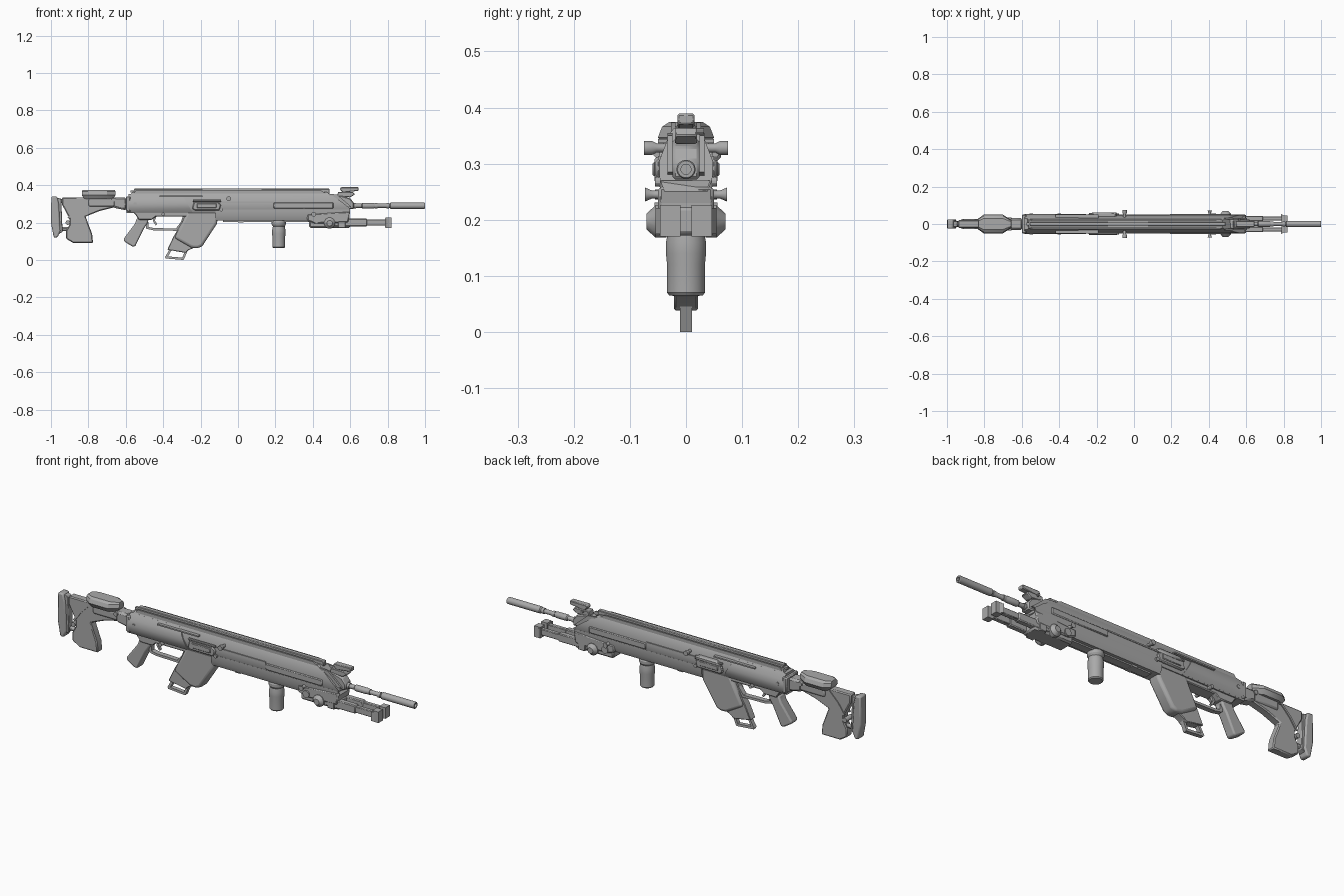
import bpy, bmesh, math
from mathutils import Vector

grey = bpy.data.materials.new("gunmetal grey")
grey.diffuse_color = (0.40, 0.40, 0.40, 1)


def finish(name, bm, bevel=0, mirror=False, seg=1):
    bmesh.ops.recalc_face_normals(bm, faces=bm.faces)
    me = bpy.data.meshes.new(name)
    bm.to_mesh(me)
    bm.free()
    me.materials.append(grey)
    ob = bpy.data.objects.new(name, me)
    bpy.context.collection.objects.link(ob)
    bpy.ops.object.select_all(action='DESELECT')
    ob.select_set(True)
    bpy.context.view_layer.objects.active = ob
    bpy.ops.object.shade_smooth_by_angle(angle=math.radians(30))
    if bevel:
        m = ob.modifiers.new("bevel", 'BEVEL')
        m.width, m.segments, m.limit_method = bevel, seg, 'ANGLE'
    if mirror:
        m = ob.modifiers.new("mirror", 'MIRROR')
        m.use_axis = (False, True, False)
    return ob


def loft(name, rings, **kw):
    """Skin a list of equal-length closed rings and cap both ends."""
    bm = bmesh.new()
    vs = [[bm.verts.new(p) for p in r] for r in rings]
    n = len(vs[0])
    for a, b in zip(vs, vs[1:]):
        for i in range(n):
            bm.faces.new((a[i], a[(i + 1) % n], b[(i + 1) % n], b[i]))
    bm.faces.new(vs[0])
    bm.faces.new(vs[-1])
    return finish(name, bm, **kw)


def side(name, pts, y0, y1, **kw):
    """Side outline in x, z extruded across y."""
    return loft(name, [[(x, y, z) for x, z in pts] for y in (y0, y1)], **kw)


def slab(name, pts, w, **kw):
    return side(name, pts, -w, w, **kw)


def box(name, x0, x1, y0, y1, z0, z1, **kw):
    return side(name, [(x0, z0), (x1, z0), (x1, z1), (x0, z1)], y0, y1, **kw)


def lathe(name, axis, centre, prof, n=20, **kw):
    """Profile of (distance along axis, radius)."""
    rings = []
    for t, r in prof:
        ring = []
        for i in range(n):
            a = 2 * math.pi * (i + 0.5) / n
            c, s = r * math.cos(a), r * math.sin(a)
            off = {'x': (t, c, s), 'y': (c, t, s), 'z': (c, s, t)}[axis]
            ring.append(Vector(centre) + Vector(off))
        rings.append(ring)
    return loft(name, rings, **kw)


def bars(name, path, h, w, y=0, **kw):
    """Flat strip following a path in x, z."""
    for (ax, az), (bx, bz) in zip(path, path[1:]):
        d = Vector((bx - ax, bz - az)).normalized() * h
        a, b = Vector((ax, az)) - d * .5, Vector((bx, bz)) + d * .5
        n = Vector((-d.y, d.x))
        side(name, [a + n, b + n, b - n, a - n], y - w, y + w, **kw)


def hull(name, half, x0, x1, **kw):
    """Symmetric y, z section extruded along x, ends given as functions of z."""
    sec = half + [(-y, z) for y, z in reversed(half)]
    return loft(name, [[(f(z), y, z) for y, z in sec] for f in (x0, x1)], **kw)


# --- receiver and handguard ---
nose = lambda z: 0.60 - max(0, z - 0.28) * 1.5
tail = lambda z: -0.595 + max(0, z - 0.33) * 1.0
hull("upper_body", [(.021, .364), (.029, .354), (.047, .307), (.047, .275), (.043, .262), (.038, .25)],
     tail, nose)
hull("handguard_lower", [(.046, .27), (.046, .235), (.036, .21)], lambda z: -.12, lambda z: .595)
hull("rear_receiver_shell", [(.03, .352), (.047, .325), (.053, .3), (.052, .275), (.04, .254)],
     lambda z: -.585, lambda z: -.24 - (z - .25) * .6)
slab("lower_receiver", [(-.57, .262), (-.55, .245), (-.53, .215), (-.46, .215), (-.44, .232),
                        (-.28, .232), (-.2, .21), (-.1, .215), (-.1, .262)], .032, bevel=.004)
box("top_rail", -.555, .49, -.012, .012, .355, .381, bevel=.003)
box("rail_base", -.575, .47, -.008, .008, .36, .372)
side("rail_shoulder", [(-.56, .355), (-.545, .373), (.44, .373), (.475, .355)], .019, .027, mirror=True)
side("rear_cap", [(-.6, .262), (-.575, .255), (-.575, .34), (-.6, .34)], -.05, .05, bevel=.005)
box("handguard_panel", .19, .51, .045, .054, .275, .308, mirror=True, bevel=.004)
box("side_strip", -.17, .19, .04, .0495, .306, .313, mirror=True)
box("side_groove_strip", -.42, -.19, .03, .05, .337, .344, mirror=True)
box("underside_rib", -.08, .38, -.02, .02, .203, .215)
box("underside_latch", 0, .03, -.025, .025, .2, .215)
side("nose_lower_block", [(.37, .245), (.37, .21), (.41, .195), (.59, .2), (.6, .26)], -.05, .05, bevel=.006)

# --- ejection ports with framed covers ---
side("port_frame", [(-.245, .275), (-.235, .312), (-.11, .312), (-.09, .295), (-.1, .265), (-.23, .265)],
     .04, .056, mirror=True, bevel=.004)
box("port_cover", -.22, -.115, .05, .06, .278, .303, mirror=True, bevel=.003)
side("case_deflector", [(-.24, .305), (-.21, .325), (-.1, .325), (-.085, .305)], .035, .062, bevel=.006)
lathe("port_hinge", 'x', (0, .052, .317), [(-.24, .006), (-.09, .006)], n=8, mirror=True)

# --- charging knobs and body pins ---
lathe("charging_knob", 'y', (-.05, 0, .328), [(.03, .008), (.052, .008), (.06, .0125), (.075, .0125)], mirror=True)
lathe("front_knob", 'y', (.405, 0, .245), [(.04, .012), (.052, .007), (.06, .007), (.073, .0125)], mirror=True)
for x, z in [(-.09, .268), (-.4, .245), (-.55, .3)]:
    lathe("body_pin", 'y', (x, 0, z), [(.03, .009), (.055, .009)], n=12, mirror=True)

# --- pistol grip, trigger and guard ---
slab("pistol_grip", [(-.54, .225), (-.475, .225), (-.485, .195), (-.505, .165), (-.55, .072),
                     (-.565, .072), (-.612, .102), (-.61, .115), (-.55, .195)], .026, bevel=.009, seg=2)
bars("trigger_guard", [(-.485, .2), (-.485, .172), (-.45, .165), (-.33, .162), (-.30, .20), (-.29, .23)], .006, .013)
bars("trigger", [(-.44, .235), (-.45, .21), (-.437, .19)], .005, .006)

# --- magazine well and magazine ---
slab("magazine_well", [(-.27, .262), (-.34, .118), (-.25, .066), (-.215, .062), (-.19, .075), (-.112, .195),
                       (-.105, .262)], .034, bevel=.014, seg=3)
slab("magazine", [(-.345, .125), (-.378, .055), (-.28, .038), (-.265, .052), (-.225, .07), (-.24, .2),
                  (-.3, .2)], .021, bevel=.003)
bars("magazine_pull", [(-.362, .052), (-.384, .014), (-.294, .0064), (-.278, .045)], .006, .0105)

# --- vertical foregrip ---
lathe("foregrip", 'z', (.218, 0, 0), [(.065, .03), (.07, .034), (.12, .034), (.14, .036), (.16, .036), (.18, .032),
                                      (.19, .038), (.203, .038), (.215, .03)], n=24)

# --- stock ---
slab("stock_body", [(-.94, .335), (-.65, .335), (-.65, .285), (-.74, .262), (-.815, .232), (-.78, .14), (-.775, .09),
                    (-.88, .09), (-.92, .115), (-.92, .155), (-.9, .19), (-.9, .22), (-.94, .295)], .021, bevel=.005)
side("stock_neck", [(-.67, .335), (-.595, .335), (-.595, .265), (-.67, .28)], -.031, .031, bevel=.01)
slab("stock_tube", [(-.8, .33), (-.62, .33), (-.62, .285), (-.8, .285)], .028, bevel=.01, seg=2)
loft("cheek_rest", [[(-.745 + sx * .09 * k, sy * .05 * m, z) for sx, sy in
                     [(-1, -.55), (-.65, -1), (.5, -1), (1, -.4), (1, .4), (.5, 1), (-.65, 1), (-1, .55)]]
                    for k, m, z in [(.85, .75, .325), (1, 1, .347), (1, .85, .366), (.97, .6, .374)]])
bars("stock_strut", [(-.905, .225), (-.87, .275), (-.82, .325), (-.69, .325), (-.66, .305)], .005, .003, y=.023, mirror=True)
lathe("stock_button", 'y', (-.665, 0, .322), [(.02, .011), (.036, .011)], n=12, mirror=True)
slab("butt_pad", [(-.998, .34), (-.968, .34), (-.958, .3), (-.95, .155), (-.965, .12), (-.985, .12), (-1, .2)],
     .025, bevel=.007, seg=2)
slab("butt_plate", [(-.975, .335), (-.945, .328), (-.938, .15), (-.965, .135)], .017, bevel=.003)
for z in (.315, .165):
    lathe("butt_rod", 'x', (0, 0, z), [(-.96, .011), (-.88, .011)], n=12)
lathe("butt_adjuster", 'y', (-.91, 0, .2), [(-.026, .012), (.026, .012)], n=12)

# --- barrel and muzzle ---
lathe("barrel", 'x', (0, 0, .29), [(.5, .016), (.61, .016), (.615, .011), (.66, .011), (.665, .0155), (.725, .0155),
                                   (.735, .011), (.81, .011), (.815, .017), (.997, .017), (1, .015),
                                   (1, .009), (.96, .009)], n=20)
for x in (.625, .74, .8):
    lathe("barrel_ring", 'x', (x, 0, .29), [(-.007, .014), (.007, .014)])

# --- front sight and gas block ---
slab("gas_block", [(.49, .33), (.55, .345), (.6, .33), (.62, .305), (.62, .272), (.49, .272)], .024, bevel=.005)
side("sight_brace", [(.48, .355), (.53, .35), (.605, .285), (.55, .275)], .024, .033, mirror=True)
slab("sight_base", [(.53, .34), (.535, .364), (.615, .364), (.625, .35), (.6, .335)], .02, bevel=.003)
slab("sight_post", [(.56, .36), (.545, .378), (.55, .389), (.645, .389), (.645, .37), (.6, .365)], .0155, bevel=.003)
lathe("sight_knob", 'y', (.565, 0, .358), [(0, .006), (.032, .006)], n=10)

# --- folded bipod ---
box("bipod_mount", .38, .6, -.042, .042, .172, .225, bevel=.008)
lathe("bipod_pivot", 'y', (.49, 0, .197), [(.035, .03), (.054, .03), (.07, .015)], n=12, mirror=True)
lathe("bipod_hinge", 'y', (.42, 0, .213), [(.035, .018), (.056, .018)], n=12, mirror=True)
box("bipod_leg", .5, .69, .014, .044, .18, .221, mirror=True, bevel=.004)
box("bipod_leg_inner", .68, .8, .018, .04, .184, .216, mirror=True, bevel=.003)
box("bipod_collar", .535, .575, .01, .049, .172, .235, mirror=True, bevel=.003)
box("bipod_foot", .788, .822, .01, .046, .17, .226, mirror=True)
loft("foot_spike", [[(.785, .04, z), (.785, .054, z), (.822, .035, z)] for z in (.175, .221)], mirror=True)
